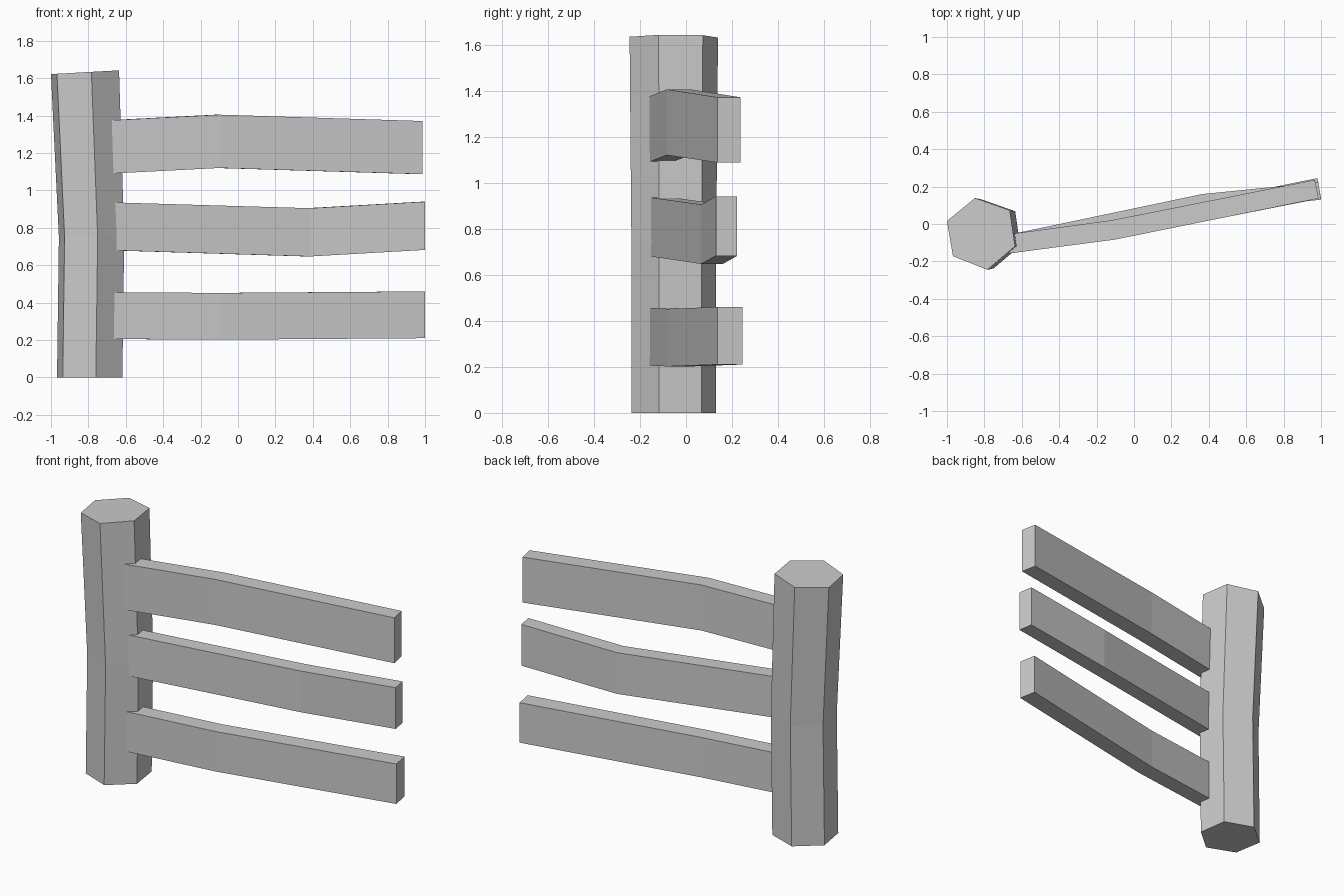
import bpy, bmesh

if "Cube" in bpy.data.objects:
    bpy.data.objects.remove(bpy.data.objects["Cube"])


def loft(name, rings):
    """Skin a list of equal-length vertex rings and cap both ends."""
    bm = bmesh.new()
    loops = [[bm.verts.new(p) for p in ring] for ring in rings]
    n = len(loops[0])
    for a, b in zip(loops, loops[1:]):
        for i in range(n):
            j = (i + 1) % n
            bm.faces.new((a[i], a[j], b[j], b[i]))
    bm.faces.new(loops[0])
    bm.faces.new(loops[-1])
    bmesh.ops.recalc_face_normals(bm, faces=bm.faces)
    mesh = bpy.data.meshes.new(name)
    bm.to_mesh(mesh)
    bm.free()
    obj = bpy.data.objects.new(name, mesh)
    bpy.context.collection.objects.link(obj)
    return obj


# Bent six-sided post: one outline, shifted and scaled at three heights
CX, CY = -0.818, -0.053
hexagon = [(-1.0, 0.016), (-0.85, 0.139), (-0.664, 0.073),
           (-0.636, -0.119), (-0.784, -0.245), (-0.968, -0.172)]


def post_ring(cx, scale, z, tilt=0.0):
    return [(cx + (x - CX) * scale, CY + (y - CY) * scale, z + tilt * (x - CX))
            for x, y in hexagon]


loft("post", [post_ring(-0.793, 0.96, 0.0),
              post_ring(-0.783, 0.96, 0.75),
              post_ring(CX, 1.0, 1.632, 0.055)])

# Rails: sections at start (inside post), kink and free end, each given as
# (front x, front y, back x, back y, bottom z, top z)
rails = {
    "bottom_rail": [(-0.74, -0.168, -0.76, -0.067, 0.206, 0.456),
                    (-0.10, -0.080, -0.12, 0.022, 0.202, 0.452),
                    (1.00, 0.137, 0.98, 0.245, 0.210, 0.460)],
    "middle_rail": [(-0.74, -0.170, -0.76, -0.076, 0.682, 0.938),
                    (0.385, 0.066, 0.365, 0.160, 0.647, 0.905),
                    (1.00, 0.130, 0.985, 0.222, 0.682, 0.940)],
    "top_rail": [(-0.74, -0.167, -0.76, -0.067, 1.087, 1.372),
                 (-0.10, -0.083, -0.12, 0.020, 1.120, 1.405),
                 (0.987, 0.137, 0.967, 0.236, 1.087, 1.371)],
}
for name, sections in rails.items():
    loft(name, [[(fx, fy, lo), (bx, by, lo), (bx, by, hi), (fx, fy, hi)]
                for fx, fy, bx, by, lo, hi in sections])
